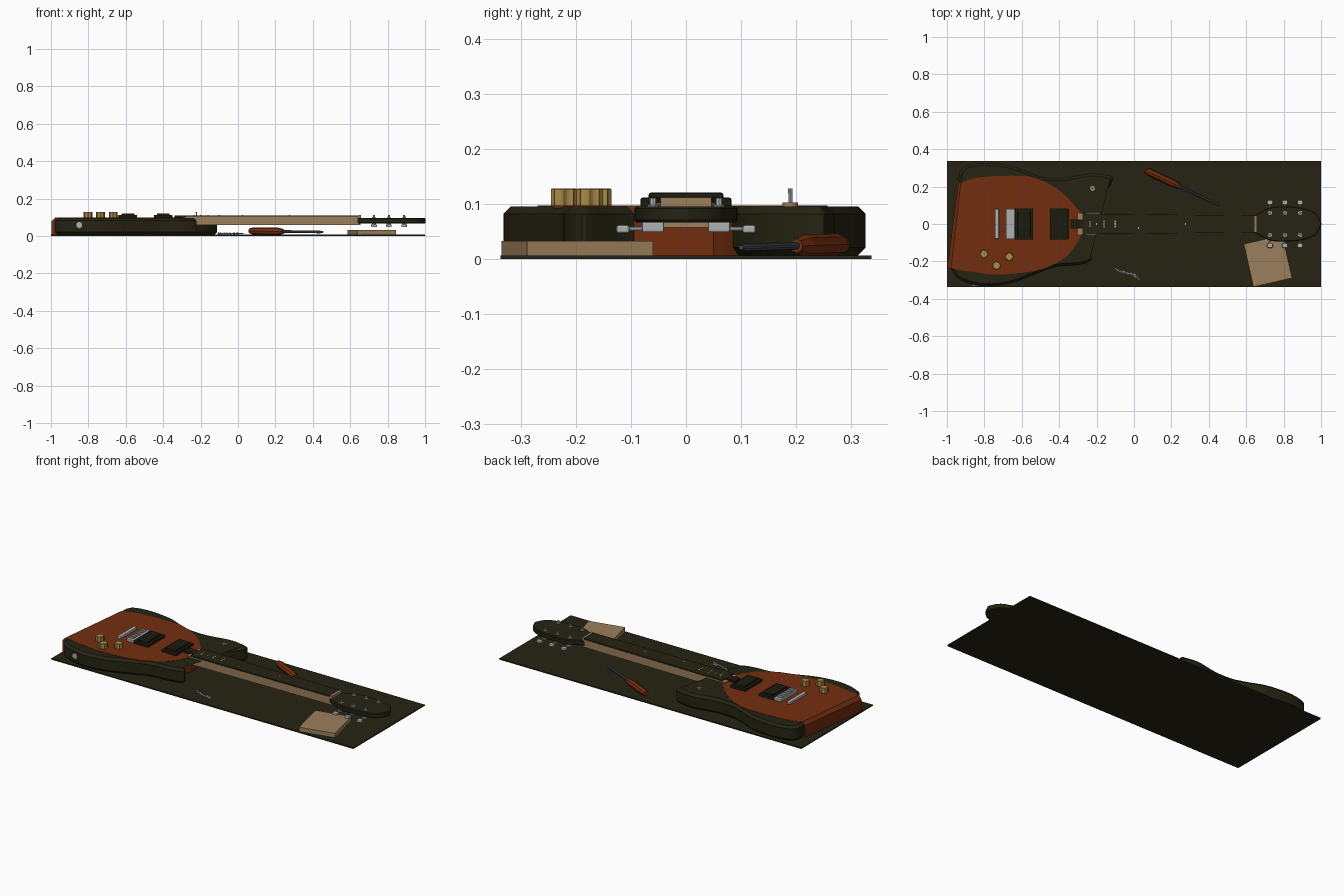
import bpy, bmesh, math, random
from mathutils import Vector, Matrix

if "Cube" in bpy.data.objects:
    bpy.data.objects.remove(bpy.data.objects["Cube"])

random.seed(3)


def mat(name, rgb):
    m = bpy.data.materials.new(name)
    m.diffuse_color = (*rgb, 1)
    m.use_nodes = True
    m.node_tree.nodes["Principled BSDF"].inputs["Base Color"].default_value = m.diffuse_color
    return m


DARK = mat("dark olive", (0.019, 0.017, 0.006))
BLACK = mat("near black", (0.012, 0.011, 0.005))
RED = mat("red brown wood", (0.175, 0.027, 0.005))
TAN = mat("tan wood", (0.33, 0.21, 0.105))
GOLD = mat("brass", (0.40, 0.26, 0.065))
CHROME = mat("chrome", (0.42, 0.44, 0.45))
STEEL = mat("dark steel", (0.075, 0.08, 0.09))


def finish(bm, name, m, smooth=None):
    bmesh.ops.recalc_face_normals(bm, faces=bm.faces)
    me = bpy.data.meshes.new(name)
    bm.to_mesh(me)
    bm.free()
    me.materials.append(m)
    ob = bpy.data.objects.new(name, me)
    bpy.context.collection.objects.link(ob)
    if smooth:
        bpy.ops.object.select_all(action='DESELECT')
        ob.select_set(True)
        bpy.context.view_layer.objects.active = ob
        bpy.ops.object.shade_smooth_by_angle(angle=math.radians(smooth))
    return ob


def box(name, x0, x1, y0, y1, z0, z1, m, bevel=0, rot=0):
    bm = bmesh.new()
    c = Vector(((x0 + x1) / 2, (y0 + y1) / 2, (z0 + z1) / 2))
    bmesh.ops.create_cube(bm, size=1)
    bmesh.ops.scale(bm, vec=(x1 - x0, y1 - y0, z1 - z0), verts=bm.verts)
    if bevel:
        bmesh.ops.bevel(bm, geom=bm.edges[:], offset=bevel, segments=2, profile=0.5, affect='EDGES')
    bmesh.ops.transform(bm, matrix=Matrix.Translation(c) @ Matrix.Rotation(rot, 4, 'Z'), verts=bm.verts)
    return finish(bm, name, m)


def rod(name, a, b, r0, r1, n, m, smooth=None):
    a, b = Vector(a), Vector(b)
    bm = bmesh.new()
    bmesh.ops.create_cone(bm, cap_ends=True, segments=n, radius1=r0, radius2=r1, depth=(b - a).length)
    q = (b - a).to_track_quat('Z', 'Y').to_matrix().to_4x4()
    bmesh.ops.transform(bm, matrix=Matrix.Translation((a + b) / 2) @ q, verts=bm.verts)
    return finish(bm, name, m, smooth)


def spline(pts, n=5):
    """Smooth open curve through the points."""
    P = [Vector(p) for p in pts]
    P = [2 * P[0] - P[1]] + P + [2 * P[-1] - P[-2]]
    out = []
    for i in range(1, len(P) - 2):
        a, b, c, d = P[i - 1:i + 3]
        for k in range(n):
            t = k / n
            out.append(0.5 * (2 * b + (c - a) * t + (2 * a - 5 * b + 4 * c - d) * t * t
                              + (3 * b - a - 3 * c + d) * t ** 3))
    return out + [P[-2]]


def slab(name, pts, z0, z1, m, ch=0, smooth=None):
    """Outline raised to a slab with a chamfered rim (points run clockwise)."""
    pts = [Vector(p) for p in pts]
    n = len(pts)
    inner = []
    for i in range(n):
        d = (pts[(i + 1) % n] - pts[i]).normalized() + (pts[i] - pts[i - 1]).normalized()
        d.normalize()
        inner.append(pts[i] + Vector((d.y, -d.x)) * ch)
    layers = [(pts, z0), (pts, z1)]
    if ch:
        layers = [(inner, z0), (pts, z0 + ch), (pts, z1 - ch), (inner, z1)]
    bm = bmesh.new()
    rings = [[bm.verts.new((p.x, p.y, z)) for p in ps] for ps, z in layers]
    for a, b in zip(rings, rings[1:]):
        for i in range(n):
            bm.faces.new((a[i], a[(i + 1) % n], b[(i + 1) % n], b[i]))
    bm.faces.new(rings[0])
    bm.faces.new(rings[-1])
    return finish(bm, name, m, smooth)


# work mat
box("work_mat", -1, 1, -0.338, 0.338, 0, 0.007, DARK)

# body wings: dark outline with two horns
body = spline([(-0.935, 0.2), (-0.935, 0.265), (-0.9, 0.31), (-0.8, 0.327), (-0.66, 0.312), (-0.56, 0.275),
               (-0.48, 0.25), (-0.37, 0.247), (-0.235, 0.27), (-0.15, 0.262), (-0.112, 0.245),
               (-0.145, 0.18), (-0.21, 0.115), (-0.31, 0.085)])
body += spline([(-0.31, -0.08), (-0.275, -0.13), (-0.222, -0.182), (-0.25, -0.207), (-0.315, -0.221),
                (-0.42, -0.23), (-0.53, -0.27), (-0.66, -0.318), (-0.8, -0.332), (-0.93, -0.30),
                (-0.985, -0.23)])
slab("body_wings", body, 0.007, 0.096, DARK, 0.014, 30)

# body core: red wood through the middle, sloped tail edge
core = spline([(-0.94, 0.215), (-0.87, 0.24), (-0.8, 0.252), (-0.66, 0.258), (-0.53, 0.248), (-0.4, 0.18),
               (-0.31, 0.09), (-0.28, 0.05)])
core += spline([(-0.28, -0.05), (-0.31, -0.11), (-0.37, -0.18), (-0.5, -0.245), (-0.72, -0.27),
                (-0.85, -0.258), (-0.998, -0.235)])
ob = slab("body_core", core, 0.007, 0.0975, RED)
bm = bmesh.new()
bm.from_mesh(ob.data)
tail = [e for e in bm.edges if all(v.co.x < -0.93 and v.co.z > 0.05 for v in e.verts)
        and abs(e.verts[0].co.y - e.verts[1].co.y) > 0.3]
bmesh.ops.bevel(bm, geom=tail, offset=0.02, segments=1, affect='EDGES')
bm.to_mesh(ob.data)
bm.free()

# neck, fretboard, nut
slab("neck", [(-0.3, 0.056), (0.655, 0.046), (0.655, -0.046), (-0.3, -0.056)], 0.058, 0.103, TAN)
slab("fretboard", [(-0.275, 0.055), (0.645, 0.045), (0.645, -0.045), (-0.275, -0.055)], 0.103, 0.11, DARK)
box("fretboard_tongue", -0.34, -0.27, -0.024, 0.024, 0.096, 0.11, BLACK)
box("nut", 0.643, 0.657, -0.046, 0.046, 0.09, 0.112, TAN)

# fretboard inlays
for x, ys in ((-0.235, (-0.012, 0, 0.012)), (-0.2, (0,)), (-0.16, (-0.014, 0, 0.014)),
              (-0.1, (-0.014, 0, 0.014)), (0.025, (-0.022,)), (0.275, (0,))):
    for y in ys:
        box("inlay", x - 0.003, x + 0.003, y - 0.005, y + 0.005, 0.109, 0.1108, CHROME)

# headstock
half = [(0.64, 0.047), (0.67, 0.06), (0.72, 0.086), (0.78, 0.094), (0.89, 0.088), (0.965, 0.062), (0.998, 0.012)]
head = spline(half + [(x, -y) for x, y in reversed(half)], 4)
slab("headstock", head, 0.067, 0.096, DARK, 0.004, 30)

# tuners: post, gear housing, shaft and key, three per side
for x in (0.727, 0.807, 0.888):
    for s in (1, -1):
        rod("tuner_washer", (x, s * 0.06, 0.095), (x, s * 0.06, 0.099), 0.011, 0.011, 10, CHROME)
        rod("tuner_post", (x, s * 0.06, 0.095), (x, s * 0.06, 0.111), 0.007, 0.006, 8, CHROME)
        box("tuner_housing", x - 0.012, x + 0.012, s * 0.06 - 0.02, s * 0.06 + 0.02, 0.049, 0.068, CHROME, 0.003)
        rod("tuner_shaft", (x, s * 0.07, 0.055), (x, s * 0.108, 0.055), 0.004, 0.004, 8, CHROME)
        box("tuner_key", x - 0.015, x + 0.015, s * 0.115 - 0.012, s * 0.115 + 0.012, 0.047, 0.062, CHROME, 0.004)

# pickups with raised inner covers
for x in (-0.588, -0.4):
    box("pickup_frame", x - 0.049, x + 0.049, -0.083, 0.083, 0.094, 0.112, BLACK, 0.004)
    box("pickup_cover", x - 0.034, x + 0.034, -0.068, 0.068, 0.1, 0.121, BLACK, 0.004)

# bridge and tailpiece
box("tailpiece", -0.744, -0.722, -0.08, 0.08, 0.096, 0.112, CHROME, 0.004)
box("bridge_plate", -0.685, -0.637, -0.08, 0.08, 0.096, 0.112, CHROME, 0.003)
for i in range(6):
    y = -0.055 + i * 0.022
    box("bridge_saddle", -0.678, -0.65, y - 0.007, y + 0.007, 0.11, 0.117, CHROME)

# fluted control knobs
for cx, cy in ((-0.802, -0.16), (-0.735, -0.222), (-0.667, -0.175)):
    pts = []
    for i in range(24):
        a, r = -i * math.tau / 24, 0.0215 + 0.0025 * math.cos(i * math.tau / 3)
        pts.append((cx + r * math.cos(a), cy + r * math.sin(a)))
    slab("control_knob", pts, 0.096, 0.129, GOLD, 0.002)

# toggle switch and output jack
rod("switch_washer", (-0.222, 0.19, 0.095), (-0.222, 0.19, 0.103), 0.014, 0.014, 14, TAN)
rod("switch_lever", (-0.222, 0.19, 0.1), (-0.222, 0.19, 0.129), 0.0035, 0.004, 8, CHROME)
rod("output_jack", (-0.85, -0.31, 0.058), (-0.85, -0.332, 0.058), 0.017, 0.017, 16, CHROME)

# screwdriver: faceted handle, ferrule and shaft
A, B = Vector((0.062, 0.287, 0.027)), Vector((0.455, 0.1, 0.021))
at = lambda t: A.lerp(B, t)
for t0, t1, r0, r1 in ((0, 0.06, 0.014, 0.02), (0.06, 0.38, 0.02, 0.02), (0.38, 0.46, 0.02, 0.013)):
    rod("screwdriver_handle", at(t0), at(t1), r0, r1, 8, RED)
rod("screwdriver_shaft", at(0.45), at(0.96), 0.007, 0.007, 10, STEEL, 30)
rod("screwdriver_tip", at(0.96), at(1), 0.007, 0.004, 10, STEEL)

# loose screws
for i in range(7):
    c = Vector((-0.085 + i * 0.016, -0.248 - i * 0.005, 0.013))
    a = random.uniform(-0.9, 0.4)
    d = Vector((math.cos(a), math.sin(a), 0))
    rod("screw_shank", c - d * 0.02, c + d * 0.026, 0.004, 0.0025, 6, CHROME)
    rod("screw_head", c - d * 0.024, c - d * 0.019, 0.0075, 0.0055, 8, CHROME)

# wooden block under the headstock
box("wood_block", 0.716 - 0.106, 0.716 + 0.106, -0.198 - 0.1175, -0.198 + 0.1175, 0.007, 0.033, TAN, 0,
    math.radians(12.8))
